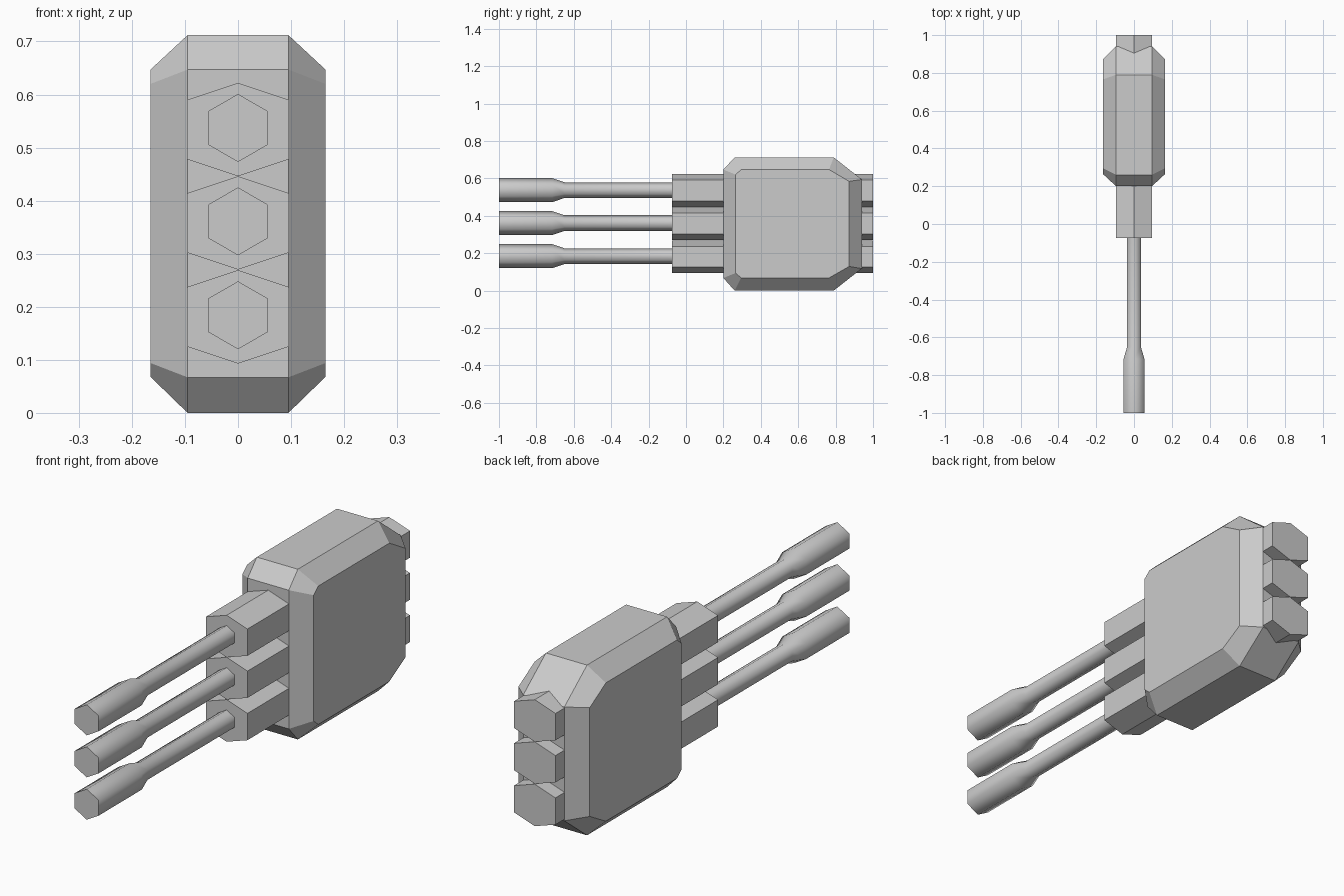
import bpy, bmesh, math

if "Cube" in bpy.data.objects:
    bpy.data.objects.remove(bpy.data.objects["Cube"])

grey = bpy.data.materials.new("grey_metal")
grey.diffuse_color = (0.6, 0.6, 0.6, 1)
grey.use_nodes = True
grey.node_tree.nodes["Principled BSDF"].inputs["Base Color"].default_value = grey.diffuse_color


def loft(name, rings, smooth=False):
    """Skin a list of equal-length point rings and cap both ends."""
    bm = bmesh.new()
    vs = [[bm.verts.new(p) for p in ring] for ring in rings]
    n = len(rings[0])
    for a, b in zip(vs, vs[1:]):
        for i in range(n):
            f = bm.faces.new((a[i], a[(i + 1) % n], b[(i + 1) % n], b[i]))
            f.smooth = smooth
    bm.faces.new(vs[0])
    bm.faces.new(vs[-1])
    bmesh.ops.recalc_face_normals(bm, faces=bm.faces[:])
    mesh = bpy.data.meshes.new(name)
    bm.to_mesh(mesh)
    bm.free()
    mesh.materials.append(grey)
    ob = bpy.data.objects.new(name, mesh)
    bpy.context.collection.objects.link(ob)
    return ob


# Chamfered housing: side outlines in (y, z), narrower on the outer faces
middle = [(0.2, 0.067), (0.26, 0), (0.79, 0), (0.94, 0.118),
          (0.94, 0.594), (0.79, 0.712), (0.26, 0.712), (0.2, 0.647)]
outer = [(0.265, 0.094), (0.295, 0.068), (0.765, 0.068), (0.872, 0.129),
         (0.872, 0.584), (0.765, 0.647), (0.295, 0.647), (0.265, 0.62)]
loft("housing", [[(x, y, z) for y, z in prof] for x, prof in
                 ((-0.165, outer), (-0.095, middle), (0.095, middle), (0.165, outer))])


def hexagon(y, cz, half_x, half_z, side_z):
    """Hexagon with points up and down, facing along y."""
    return [(0, y, cz + half_z), (half_x, y, cz + side_z), (half_x, y, cz - side_z),
            (0, y, cz - half_z), (-half_x, y, cz - side_z), (-half_x, y, cz + side_z)]


# Three stacked hexagonal sleeves running through the housing, each with a barrel
for label, z in (("lower", 0.181), ("middle", 0.358), ("upper", 0.534)):
    loft(label + "_sleeve", [hexagon(y, z, 0.096, 0.088, 0.056) for y in (-0.075, 1.0)])
    rings = []
    for y, r in ((-1.0, 0.064), (-0.715, 0.064), (-0.65, 0.042), (-0.07, 0.042)):
        rings.append(hexagon(y, z + 0.003, r * math.cos(math.pi / 6), r, r / 2))
    loft(label + "_barrel", rings, smooth=True)
